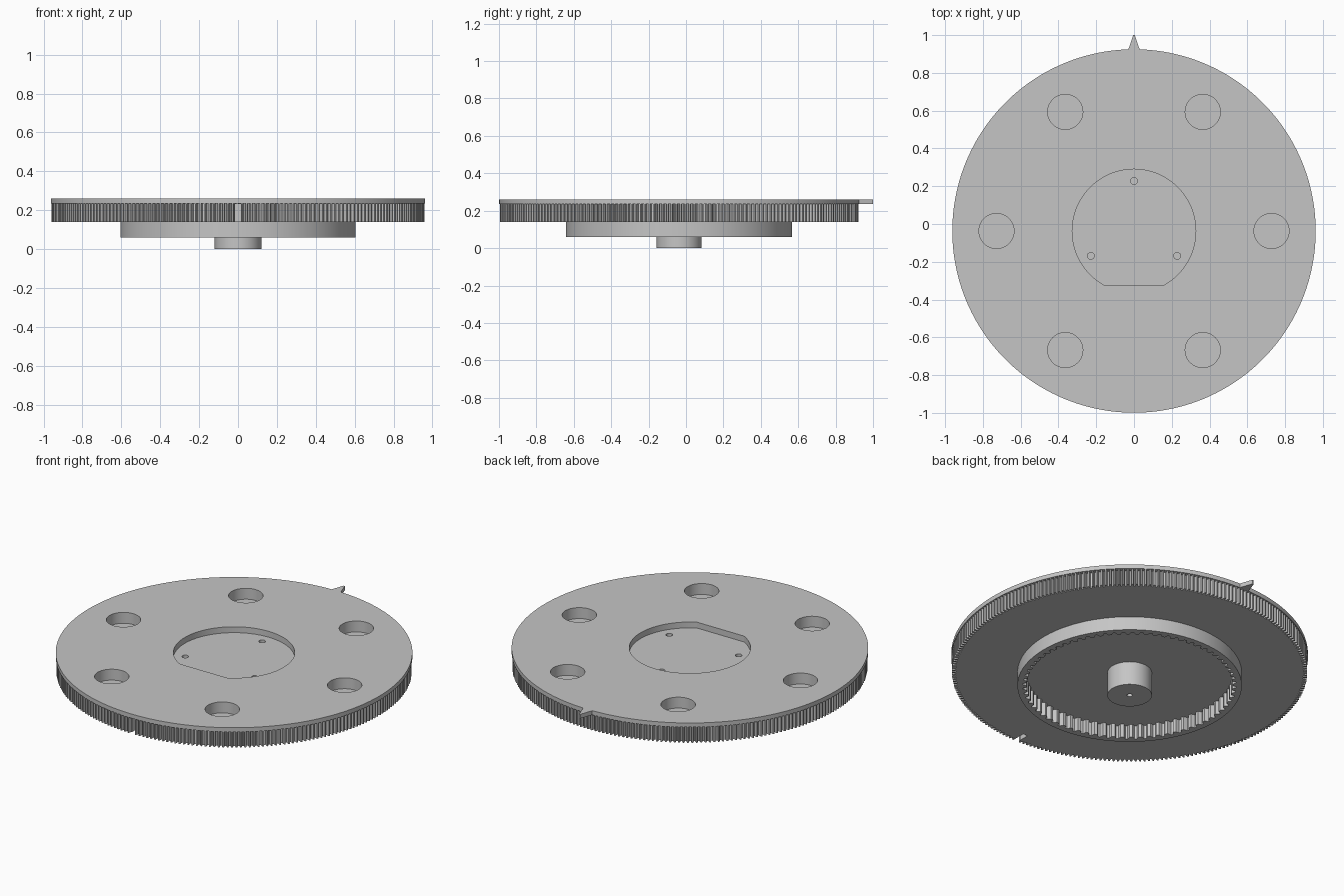
import bpy
from math import sin, cos, pi, radians, sqrt

CY = -0.037          # wheel axis, offset so the pointer fits the centred bounds
TOP, LIP, BASE, RING = 0.26, 0.235, 0.14, 0.06

if "Cube" in bpy.data.objects:
    bpy.data.objects.remove(bpy.data.objects["Cube"], do_unlink=True)

grey = bpy.data.materials.new("plain grey")
grey.use_nodes = True
grey.diffuse_color = (0.56, 0.56, 0.56, 1)
grey.node_tree.nodes["Principled BSDF"].inputs["Base Color"].default_value = grey.diffuse_color


def circle(r, n=64, x=0, y=0):
    return [(x + r * cos(2 * pi * i / n), y + r * sin(2 * pi * i / n)) for i in range(n)]


def gear(root, tip, teeth, shape):
    """Trapezoid teeth: shape gives the share of the pitch where each corner sits."""
    pts = []
    for t in range(teeth):
        for share, r in zip(shape, (root, tip, tip, root)):
            a = 2 * pi * (t + share) / teeth
            pts.append((r * cos(a), r * sin(a)))
    return pts


def prisms(name, outlines, z0, z1):
    """Extrude flat outlines (around the wheel axis) between two heights."""
    verts, faces = [], []
    for pts in outlines:
        b, n = len(verts), len(pts)
        verts += [(x, y + CY, z) for z in (z0, z1) for x, y in pts]
        faces.append([b + i for i in reversed(range(n))])
        faces.append([b + n + i for i in range(n)])
        for i in range(n):
            j = (i + 1) % n
            faces.append([b + i, b + j, b + n + j, b + n + i])
    mesh = bpy.data.meshes.new(name)
    mesh.from_pydata(verts, [], faces)
    mesh.materials.append(grey)
    ob = bpy.data.objects.new(name, mesh)
    bpy.context.collection.objects.link(ob)
    return ob


def activate(ob):
    bpy.ops.object.select_all(action='DESELECT')
    ob.select_set(True)
    bpy.context.view_layer.objects.active = ob


def cut(ob, *cutters):
    activate(ob)
    for c in cutters:
        mod = ob.modifiers.new("cut", 'BOOLEAN')
        mod.operation, mod.solver, mod.object = 'DIFFERENCE', 'EXACT', c
        bpy.ops.object.modifier_apply(modifier=mod.name)


# Cutters: six round pockets, D-shaped recess, three pin holes, rim slot
pockets = prisms("pocket_cutter",
                 [circle(0.093, 48, 0.728 * cos(k * pi / 3), 0.728 * sin(k * pi / 3))
                  for k in range(6)], TOP - 0.065, 0.4)

R, FLAT = 0.327, -0.288
half = sqrt(R * R - FLAT * FLAT)
d_shape = [p for p in circle(R, 128) if p[1] > FLAT + 0.002]
split = next(i for i, p in enumerate(d_shape) if p[0] < 0 and p[1] < 0 and d_shape[i + 1][0] > 0)
d_shape[split + 1:split + 1] = [(-half, FLAT), (half, FLAT)]
recess = prisms("recess_cutter", [d_shape], TOP - 0.035, 0.4)

pins = prisms("pin_cutter",
              [circle(0.018, 24, 0.264 * cos(radians(a)), 0.264 * sin(radians(a)))
               for a in (90, 210, 330)], 0.165, 0.4)
slot = prisms("slot_cutter", [[(-0.015, -1.1), (0.015, -1.1), (0.015, -0.875), (-0.015, -0.875)]],
              0.1, LIP - 0.002)

# Toothed wheel and its smooth top lip
wheel = prisms("toothed_wheel", [gear(0.937, 0.958, 250, (0, 0.2, 0.5, 0.7))], BASE, LIP)
cut(wheel, pockets, recess, pins, slot)
lip = prisms("top_lip", [circle(0.962, 200)], LIP, TOP)
cut(lip, pockets, recess)

# Pointer on the rim
pointer = prisms("pointer", [[(-0.03, 0.961), (0.03, 0.961), (0.004, 1.037), (-0.004, 1.037)]],
                 LIP, TOP)

# Lower ring with inner teeth
ring = prisms("lower_ring", [circle(0.605, 160)], RING, BASE)
bore = prisms("bore_cutter", [gear(0.555, 0.575, 72, (0, 0.2, 0.45, 0.65))], 0.0, 0.3)
cut(ring, bore)

# Central hub with a small axle hole
hub = prisms("hub", [circle(0.12, 64)], 0, BASE)
axle = prisms("axle_cutter", [circle(0.015, 24)], -0.1, 0.08)
cut(hub, axle)

for c in (pockets, recess, pins, slot, bore, axle):
    bpy.data.objects.remove(c, do_unlink=True)

for ob in (wheel, lip, ring, hub):
    activate(ob)
    bpy.ops.object.shade_smooth_by_angle(angle=radians(25))
